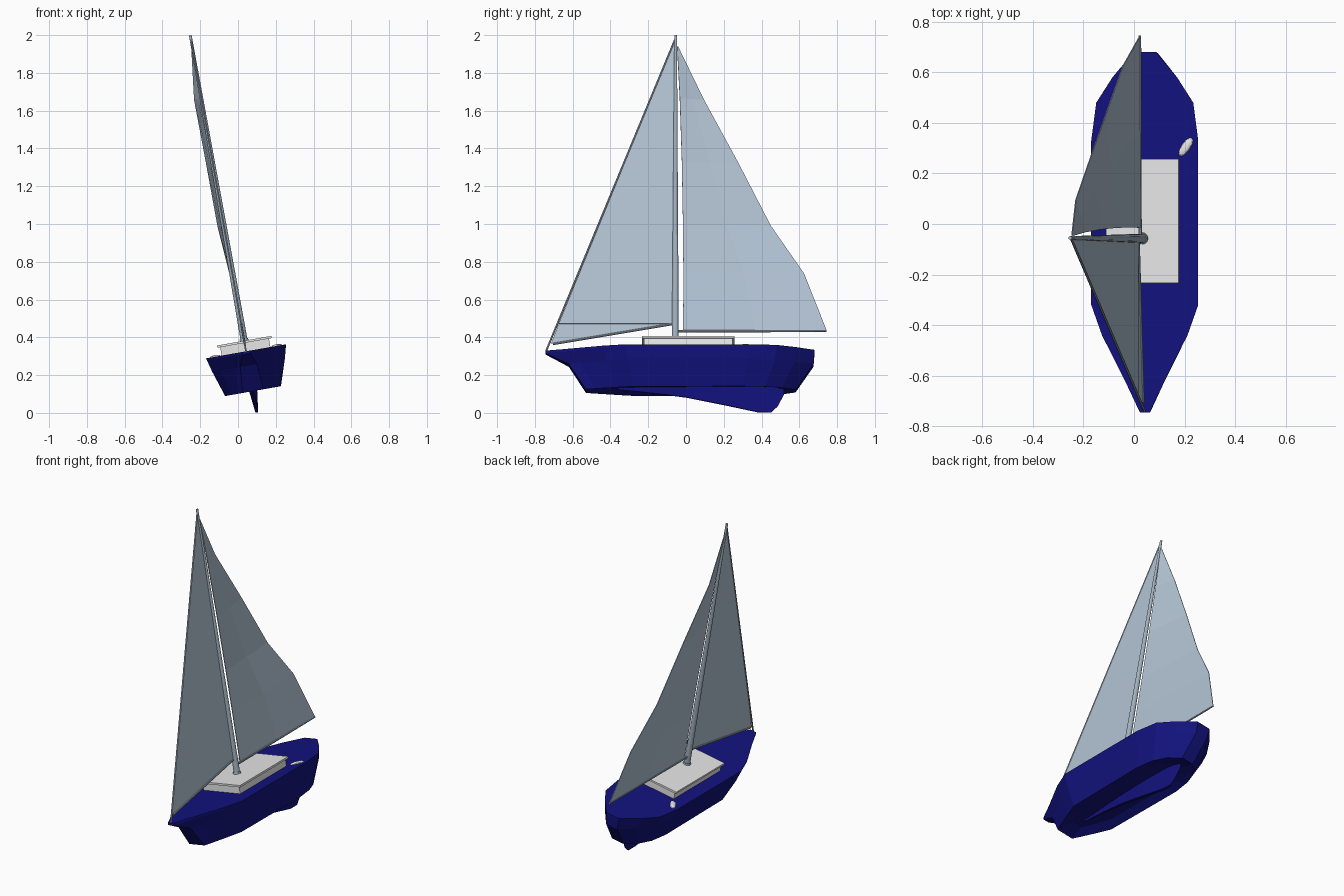
import bpy, bmesh, math
from mathutils import Matrix, Vector

if "Cube" in bpy.data.objects:
    bpy.data.objects.remove(bpy.data.objects["Cube"])

# Boat is built upright, then heeled 10 degrees to port
HEEL = Matrix.Translation((0.10, 0, 0)) @ Matrix.Rotation(math.radians(-10), 4, 'Y')


def material(name, rgb):
    m = bpy.data.materials.new(name)
    m.diffuse_color = (*rgb, 1)
    m.use_nodes = True
    m.node_tree.nodes["Principled BSDF"].inputs["Base Color"].default_value = m.diffuse_color
    return m


NAVY = material("navy_blue", (0.006, 0.006, 0.21))
WHITE = material("off_white", (0.8, 0.8, 0.8))
CLOTH = material("pale_blue_grey", (0.45, 0.55, 0.66))
SPAR = material("spar_grey", (0.36, 0.44, 0.52))


def finish(bm, name, mat):
    bmesh.ops.recalc_face_normals(bm, faces=bm.faces[:])
    me = bpy.data.meshes.new(name)
    bm.to_mesh(me)
    bm.free()
    me.materials.append(mat)
    ob = bpy.data.objects.new(name, me)
    bpy.context.collection.objects.link(ob)
    ob.matrix_world = HEEL
    return ob


def loft(name, rings, mat):
    """Skin closed rings of equal length and cap both ends."""
    bm = bmesh.new()
    vs = [[bm.verts.new(p) for p in r] for r in rings]
    n = len(rings[0])
    for a, b in zip(vs, vs[1:]):
        for i in range(n):
            j = (i + 1) % n
            bm.faces.new((a[i], a[j], b[j], b[i]))
    bm.faces.new(vs[0])
    bm.faces.new(vs[-1][::-1])
    return finish(bm, name, mat)


def outline(pts, z, s=1.0):
    """Mirror a half outline of (y, half width) into a closed ring."""
    right = [(w * s, y, z) for y, w in pts]
    return right + [(-x, y, z) for x, y, z in reversed(right)]


def box(name, size, centre, mat):
    bm = bmesh.new()
    bmesh.ops.create_cube(bm, size=1, matrix=Matrix.Translation(centre) @ Matrix.Diagonal((*size, 1)))
    return finish(bm, name, mat)


def rod(name, p, q, r1, r2, mat=SPAR, sides=10):
    p, q = Vector(p), Vector(q)
    d = q - p
    bm = bmesh.new()
    rot = d.to_track_quat('Z', 'Y').to_matrix().to_4x4()
    bmesh.ops.create_cone(bm, cap_ends=True, segments=sides, radius1=r1, radius2=r2,
                          depth=d.length, matrix=Matrix.Translation((p + q) / 2) @ rot)
    return finish(bm, name, mat)


def sail(name, rows):
    """Rows of (height, luff y, leech y, sideways bulge at leech)."""
    bm = bmesh.new()
    grid = []
    for z, a, b, bulge in rows:
        grid.append([bm.verts.new((-bulge * t, a + (b - a) * t, z)) for t in (0, 0.5, 1)])
    for r, s in zip(grid, grid[1:]):
        for i in range(2):
            bm.faces.new((r[i], r[i + 1], s[i + 1], s[i]))
    ob = finish(bm, name, CLOTH)
    mod = ob.modifiers.new("cloth_thickness", 'SOLIDIFY')
    mod.thickness = 0.004
    mod.offset = 0
    return ob


# Hull: deck line, lip, topsides, chine and slightly hollow bottom
deck = [(-.745, .02), (-.63, .075), (-.44, .172), (-.32, .215),
        (.33, .215), (.48, .195), (.58, .13), (.68, .045)]
side = [(-.62, .045), (-.56, .075), (-.42, .15), (-.31, .195),
        (.33, .195), (.47, .177), (.575, .118), (.675, .04)]
chine = [(-.53, .055), (-.48, .075), (-.37, .115), (-.28, .145),
         (.30, .15), (.42, .135), (.51, .10), (.58, .04)]
inner = [(y * .8, w * .65) for y, w in chine]
loft("hull", [outline(deck, .331), outline(deck, .318, .985), outline(side, .255),
              outline(chine, .117), outline(inner, .137)], NAVY)

# Keel fin: (y, bottom height, half thickness at the top)
fin = [(-.36, .125, .004), (-.15, .103, .018), (0, .083, .025), (.2, .043, .028),
       (.38, .004, .025), (.45, .002, .018), (.485, .035, .012), (.52, .10, .005)]
loft("keel", [[(t, y, .16), (t * .3, y, b), (-t * .3, y, b), (-t, y, .16)]
              for y, b, t in fin], NAVY)

# Cabin with overhanging roof
box("cabin", (.262, .47, .05), (0, .012, .352), WHITE)
box("cabin_roof", (.292, .49, .012), (0, .012, .382), WHITE)

# Small pale deck fittings on both quarters
for s, label in ((1, "right"), (-1, "left")):
    bm = bmesh.new()
    bmesh.ops.create_uvsphere(
        bm, u_segments=12, v_segments=6, radius=1,
        matrix=Matrix.Translation((s * .165, .305, .331))
        @ Matrix.Rotation(-s * math.radians(35), 4, 'Z') @ Matrix.Diagonal((.018, .043, .009, 1)))
    finish(bm, "deck_fitting_" + label, WHITE)

# Mast, boom and stay
rod("mast", (0, -.057, .33), (0, -.055, 2.03), .019, .007, sides=12)
rod("mast_collar", (0, -.057, .386), (0, -.057, .398), .024, .022, sides=12)
rod("boom", (0, -.05, .438), (0, .745, .440), .007, .005)
rod("forestay", (0, -.74, .334), (0, -.055, 2.015), .005, .005, sides=6)
rod("jib_boom", (0, -.705, .37), (0, -.06, .479), .006, .006)

# Sails
sail("mainsail", [(.442, -.015, .745, 0), (.752, -.014, .625, .014), (1.01, -.016, .45, .032),
                  (1.35, -.022, .277, .034), (1.69, -.033, .095, .038), (1.97, -.047, -.042, .004)])
sail("jib", [(.372, -.70, -.70, 0), (.479, -.062, -.674, 0), (1.25, -.058, -.362, 0),
             (1.99, -.056, -.066, 0)][1:])
# lower corner of the jib down to the bow
bm = bmesh.new()
bm.faces.new([bm.verts.new(p) for p in ((0, -.715, .372), (0, -.062, .479), (0, -.674, .479))])
finish(bm, "jib_tack", CLOTH)
